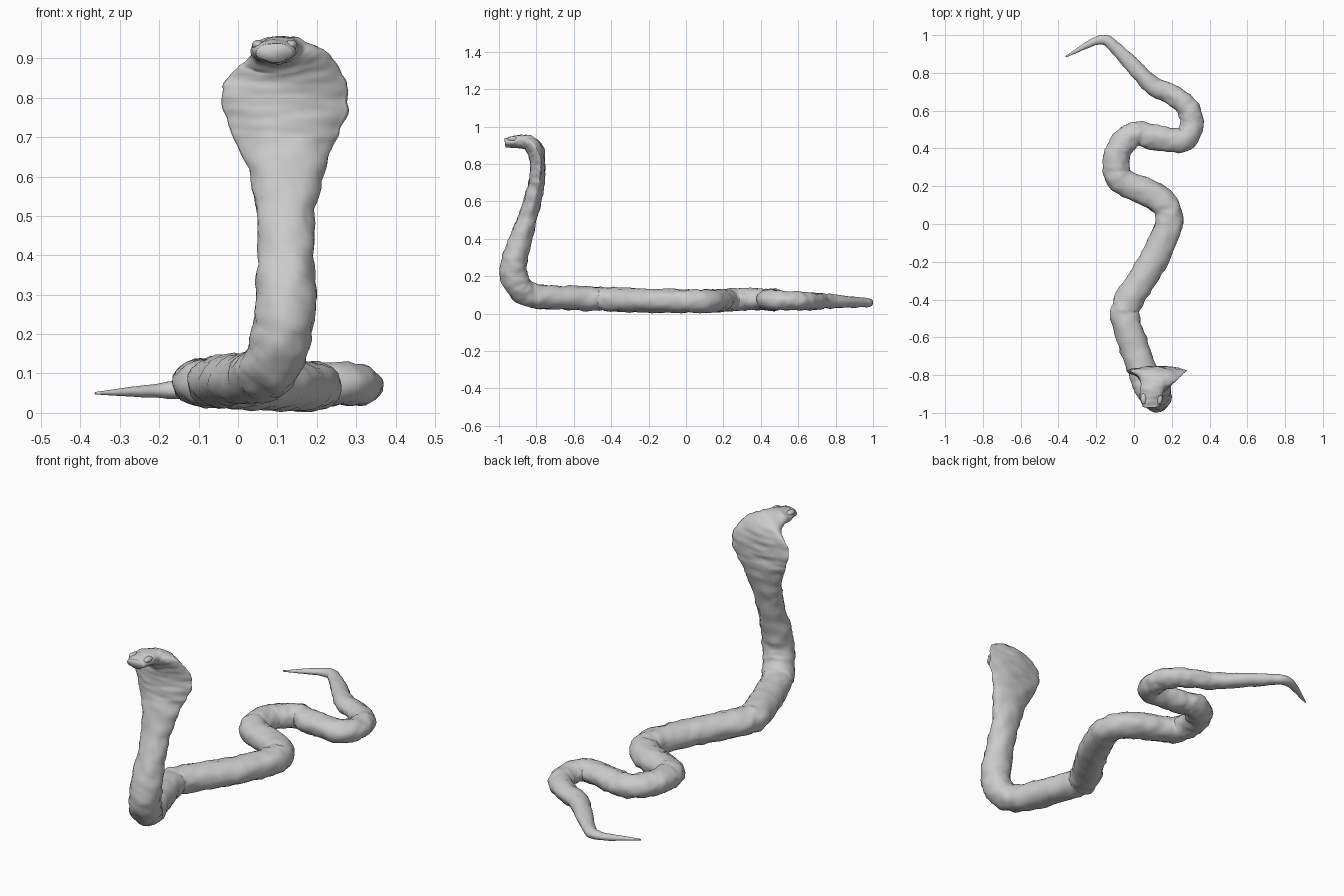
import bpy, bmesh, math
from mathutils import Vector, noise

if "Cube" in bpy.data.objects:
    bpy.data.objects.remove(bpy.data.objects["Cube"])

SEG, STEPS = 24, 10

# Winding ground path from tail tip to the foot of the neck: x, y
COILS = [(-.362, .885), (-.18, .974), (-.09, .925), (.09, .74), (.19, .69),
         (.28, .62), (.308, .53), (.26, .445), (.10, .46), (.01, .475),
         (-.07, .41), (-.095, .31), (-.06, .225), (.12, .14), (.187, .03),
         (.11, -.18), (-.03, -.41), (-.04, -.52), (.05, -.79)]

# Raised neck and head: y, z, half width, half depth
NECK = [(-.875, .125, .075, .068), (-.918, .20, .076, .074),
        (-.913, .30, .076, .069), (-.850, .50, .073, .052),
        (-.806, .66, .112, .046), (-.796, .73, .144, .042),
        (-.792, .79, .160, .040), (-.797, .85, .146, .042),
        (-.815, .892, .113, .043), (-.855, .917, .070, .037),
        (-.910, .921, .060, .033), (-.968, .914, .046, .024)]


def build_spine():
    """Stations of x, y, z, half width, half depth."""
    spine, length = [], 0
    for i, (x, y) in enumerate(COILS):
        if i:
            length += math.dist(COILS[i - 1], COILS[i])
        girth = 1 - .95 * math.exp(-1.6 * length)
        # The body rises toward the neck and slightly at the middle coil
        z = (.05 + .017 * min(1, length * 2) + .036 * max(0, -y) ** 1.5
             + .011 * math.exp(-((y - .35) / .15) ** 2))
        spine.append((x, y, z, .078 * girth, .066 * girth))
    for y, z, w, d in NECK:
        # Foot leans in from the left, head sits left of the neck
        x = .121 - .036 * max(0, 1 - (z - .125) / .1)
        if z > .89:
            x -= .028 * min(1, max(0, (-.80 - y) / .08))
        spine.append((x, y, z, w, d))
    return spine


def catmull(p0, p1, p2, p3, t):
    return [.5 * (2 * b + (c - a) * t + (2 * a - 5 * b + 4 * c - d) * t * t
                  + (3 * b - a - 3 * c + d) * t ** 3)
            for a, b, c, d in zip(p0, p1, p2, p3)]


def smooth_stations(pts):
    ext = [pts[0]] + pts + [pts[-1]]
    out = [catmull(*ext[i:i + 4], k / STEPS)
           for i in range(len(pts) - 1) for k in range(STEPS)]
    return out + [list(pts[-1])]


def finish(obj, mat):
    obj.data.materials.append(mat)
    for poly in obj.data.polygons:
        poly.use_smooth = True


def lumpy(p, amount):
    """Irregular, hide-like surface offset."""
    return amount * (noise.noise(p * 22) + .6 * noise.noise(p * 45))


def build_snake(mat):
    stations = smooth_stations(build_spine())
    pos = [Vector(s[:3]) for s in stations]
    bm = bmesh.new()
    rings = []
    for i, (c, s) in enumerate(zip(pos, stations)):
        tangent = (pos[min(i + 1, len(pos) - 1)] - pos[max(i - 1, 0)]).normalized()
        # The back faces up on the ground and backward on the raised neck
        lift = max(0, min(1, (-.72 - c.y) / .12))
        if c.z > .2:
            lift = 1
        side = tangent.cross(Vector((0, lift, 1))).normalized()
        back = side.cross(tangent).normalized()
        w, d = s[3], s[4]
        # Wide stations flatten into the hood
        hood = max(0, min(1, (w - .08) / .07))
        rough = min(.008, w * .12)
        ring = []
        for k in range(SEG):
            a = math.tau * k / SEG
            ca, sa = math.cos(a), math.sin(a)
            # Thin hood wings sweep toward the back of the neck
            depth = d * sa * abs(sa) ** (.9 * hood) + hood * .016 * ca * ca
            p = c + side * (w * ca) + back * depth
            p += (side * ca + back * sa) * lumpy(p, rough)
            p.z = max(p.z, .002)
            ring.append(bm.verts.new(p))
        rings.append(ring)
    for r0, r1 in zip(rings, rings[1:]):
        for k in range(SEG):
            n = (k + 1) % SEG
            bm.faces.new((r0[k], r0[n], r1[n], r1[k]))
    bm.faces.new(rings[0])
    bm.faces.new(rings[-1])
    bmesh.ops.recalc_face_normals(bm, faces=bm.faces)
    mesh = bpy.data.meshes.new("snake_body")
    bm.to_mesh(mesh)
    bm.free()
    obj = bpy.data.objects.new("snake_body", mesh)
    bpy.context.collection.objects.link(obj)
    finish(obj, mat)


def build_brow(name, x, mat):
    bpy.ops.mesh.primitive_uv_sphere_add(segments=14, ring_count=8, radius=1,
                                         location=(x, -.925, .934))
    obj = bpy.context.object
    obj.name = name
    obj.scale = (.016, .03, .013)
    finish(obj, mat)


grey = bpy.data.materials.new("stone_grey")
grey.diffuse_color = (.6, .6, .6, 1)
grey.use_nodes = True
grey.node_tree.nodes["Principled BSDF"].inputs["Base Color"].default_value = grey.diffuse_color

build_snake(grey)
# Brow ridges over the eyes
for label, sign in (("left", 1), ("right", -1)):
    build_brow(label + "_brow", .093 + sign * .042, grey)
